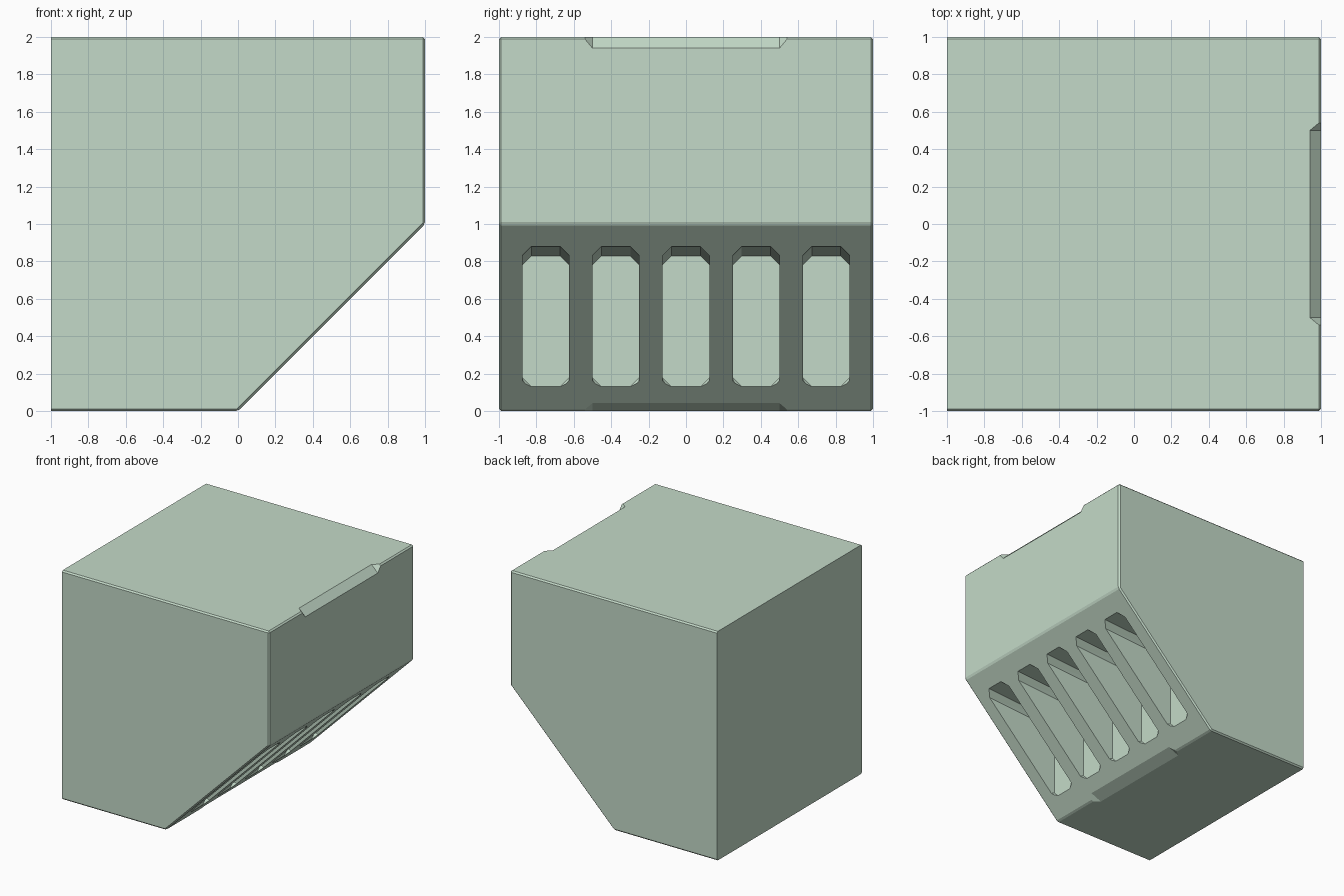
import bpy, bmesh
from mathutils import Vector

if "Cube" in bpy.data.objects:
    bpy.data.objects.remove(bpy.data.objects["Cube"])


def new_object(name, bm):
    bmesh.ops.recalc_face_normals(bm, faces=bm.faces)
    mesh = bpy.data.meshes.new(name)
    bm.to_mesh(mesh)
    bm.free()
    obj = bpy.data.objects.new(name, mesh)
    bpy.context.collection.objects.link(obj)
    return obj


def hull_object(name, points):
    bm = bmesh.new()
    for p in points:
        bm.verts.new(p)
    bmesh.ops.remove_doubles(bm, verts=bm.verts, dist=1e-4)
    res = bmesh.ops.convex_hull(bm, input=bm.verts)
    loose = [v for v in bm.verts if not v.link_faces]
    bmesh.ops.delete(bm, geom=loose, context='VERTS')
    bmesh.ops.dissolve_limit(bm, angle_limit=0.01, verts=bm.verts, edges=bm.edges)
    return new_object(name, bm)


# Block with a sloped lower corner, extruded along y
profile = [(-1, 0), (0, 0), (1, 1), (1, 2), (-1, 2)]
bm = bmesh.new()
face = bm.faces.new([bm.verts.new((x, -1, z)) for x, z in profile])
ext = bmesh.ops.extrude_face_region(bm, geom=[face])
bmesh.ops.translate(bm, vec=(0, 2, 0),
                    verts=[v for v in ext['geom'] if isinstance(v, bmesh.types.BMVert)])
bmesh.ops.recalc_face_normals(bm, faces=bm.faces)

# Fine chamfer on every edge except those of the left mounting face
edges = [e for e in bm.edges if max(v.co.x for v in e.verts) > -0.99]
edges = [e for e in edges if len(e.link_faces) == 2]
bmesh.ops.bevel(bm, geom=edges, offset=0.012, offset_type='OFFSET',
                segments=1, profile=0.5, affect='EDGES')
block = new_object("sloped_block", bm)

cutters = []


# Edge notches: wide chamfers with angled ends
def notch(name, a, b, c):
    pts = []
    for s in (-1, 1):
        A, B, C = (Vector((p[0], s * y, p[1])) for p, y in ((a, .5), (b, .5), (c, .55)))
        mid = (A + B) / 2
        pts += [mid + 3 * (p - mid) for p in (A, B, C)]
    cutters.append(hull_object(name, pts))


notch("top_notch_cutter", (0.94, 2), (1, 1.94), (1, 2))
notch("bottom_notch_cutter", (-0.06, 0), (0.042, 0.042), (0, 0))


# Vent slots: octagonal openings on the slope with upright back walls
def octagon(yc, z0, z1, c=0.048, w=0.125):
    half = [(w - c, z0), (w, z0 + c), (w, z1 - c), (w - c, z1)]
    return [(yc + s * y, z) for s in (-1, 1) for y, z in half]


for i in range(5):
    yc = (i - 2) * 0.375
    mouth = octagon(yc, 0.13, 0.88)
    pts = [(z, y, z) for y, z in mouth]
    pts += [(z + 0.05, y, z - 0.05) for y, z in mouth]
    pts += [(0.13, y, z) for y, z in octagon(yc, 0.13, 0.83)]
    cutters.append(hull_object(f"vent_cutter_{i + 1}", pts))

# Cut everything out of the block
bpy.context.view_layer.objects.active = block
for c in cutters:
    c.hide_render = True
    mod = block.modifiers.new(c.name, 'BOOLEAN')
    mod.operation = 'DIFFERENCE'
    mod.solver = 'EXACT'
    mod.object = c
    bpy.ops.object.modifier_apply(modifier=mod.name)
for c in cutters:
    bpy.data.objects.remove(c)

# Pale green finish
mat = bpy.data.materials.new("pale_green")
mat.diffuse_color = (0.55, 0.70, 0.58, 1)
mat.use_nodes = True
mat.node_tree.nodes["Principled BSDF"].inputs["Base Color"].default_value = mat.diffuse_color
block.data.materials.clear()
block.data.materials.append(mat)
